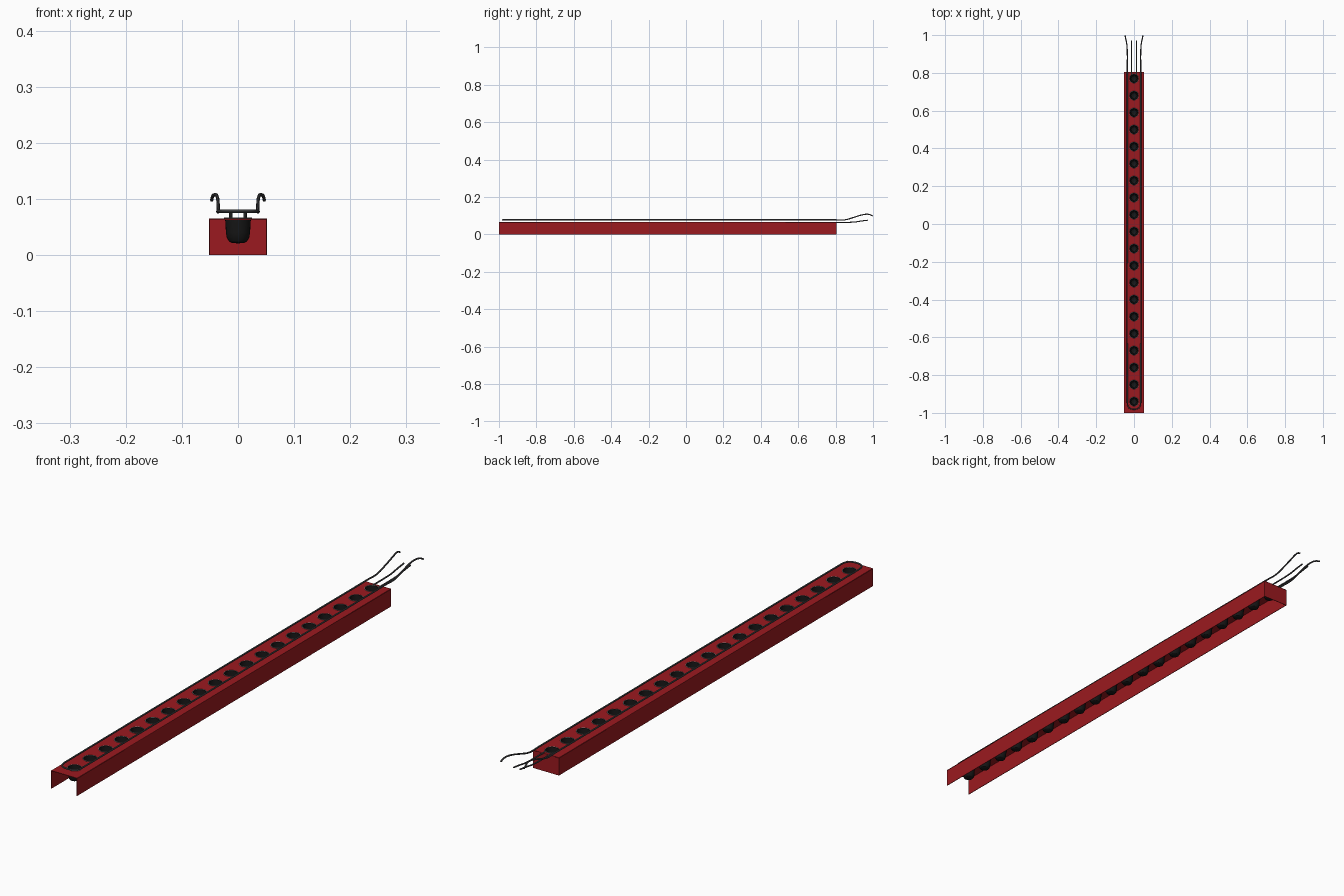
import bpy, bmesh
from math import cos, sin, pi

if "Cube" in bpy.data.objects:
    bpy.data.objects.remove(bpy.data.objects["Cube"])

W, H, T = 0.052, 0.065, 0.002      # half width, height, sheet thickness
Y0, Y1 = -1.0, 0.805
CUPS = [-0.94 + 0.09 * i for i in range(20)]


def material(name, color):
    m = bpy.data.materials.new(name)
    m.diffuse_color = color
    m.use_nodes = True
    m.node_tree.nodes["Principled BSDF"].inputs["Base Color"].default_value = m.diffuse_color
    return m


red = material("red_paint", (0.33, 0.010, 0.014, 1))
black = material("black_plastic", (0.008, 0.008, 0.008, 1))
steel = material("dark_steel", (0.07, 0.07, 0.075, 1))
rim_grey = material("rim_grey", (0.25, 0.25, 0.25, 1))


def box(name, lo, hi, mat):
    bpy.ops.mesh.primitive_cube_add(size=1, location=[(a + b) / 2 for a, b in zip(lo, hi)])
    ob = bpy.context.object
    ob.name = name
    ob.scale = [b - a for a, b in zip(lo, hi)]
    bpy.ops.object.transform_apply(location=False, rotation=False, scale=True)
    ob.data.materials.append(mat)
    return ob


def to_mesh(name, curve, mat):
    ob = bpy.data.objects.new(name, curve)
    bpy.context.collection.objects.link(ob)
    bpy.ops.object.select_all(action='DESELECT')
    ob.select_set(True)
    bpy.context.view_layer.objects.active = ob
    bpy.ops.object.convert(target='MESH')
    ob = bpy.context.object
    ob.name = name
    ob.data.materials.clear()
    ob.data.materials.append(mat)
    return ob


def add_poly(curve, pts, cyclic):
    s = curve.splines.new('POLY')
    s.points.add(len(pts) - 1)
    for p, co in zip(s.points, pts):
        p.co = (*co, 1)
    s.use_cyclic_u = cyclic


# perforated top plate
deck = bpy.data.curves.new("deck", 'CURVE')
deck.dimensions = '2D'
deck.fill_mode = 'BOTH'
deck.extrude = T / 2
add_poly(deck, [(-W, Y0, 0), (W, Y0, 0), (W, Y1, 0), (-W, Y1, 0)], True)
for y in CUPS:
    add_poly(deck, [(0.0235 * cos(2 * pi * k / 24), y + 0.0235 * sin(2 * pi * k / 24), 0)
                    for k in range(24)], True)
ob = to_mesh("top_plate", deck, red)
ob.location.z = H - T / 2

# side walls and rear end plate; the bottom and front stay open
for s, name in ((-1, "left_wall"), (1, "right_wall")):
    xs = sorted((s * W, s * (W - T)))
    box(name, (xs[0], Y0, 0), (xs[1], Y1, H - T), red)
box("end_plate", (-W + T, Y1 - T, 0), (W - T, Y1, H - T), red)


# lathed parts
def lathe(name, profile, y, mat, closed=False, n=24):
    bm = bmesh.new()
    rings = []
    for r, z in profile:
        if r == 0:
            rings.append([bm.verts.new((0, 0, z))] * n)
        else:
            rings.append([bm.verts.new((r * cos(2 * pi * k / n), r * sin(2 * pi * k / n), z))
                          for k in range(n)])
    pairs = list(zip(rings, rings[1:])) + ([(rings[-1], rings[0])] if closed else [])
    for a, b in pairs:
        for k in range(n):
            j = (k + 1) % n
            bm.faces.new(list(dict.fromkeys((a[k], a[j], b[j], b[k]))))
    bmesh.ops.recalc_face_normals(bm, faces=bm.faces)
    me = bpy.data.meshes.new(name)
    bm.to_mesh(me)
    bm.free()
    me.materials.append(mat)
    ob = bpy.data.objects.new(name, me)
    bpy.context.collection.objects.link(ob)
    ob.location.y = y
    bpy.ops.object.select_all(action='DESELECT')
    ob.select_set(True)
    bpy.context.view_layer.objects.active = ob
    bpy.ops.object.shade_smooth_by_angle()
    return ob


# hollow cups with rounded bottoms, each with a thin rim
cup_profile = [(0, 0.021), (0.010, 0.0215), (0.016, 0.0245), (0.020, 0.031), (0.0215, 0.040),
               (0.023, 0.066), (0.0215, 0.066), (0.020, 0.040), (0.0185, 0.032),
               (0.015, 0.026), (0.0095, 0.0232), (0, 0.0227)]
rim_profile = [(0.024 + 0.0012 * cos(pi * k / 3), 0.0658 + 0.0012 * sin(pi * k / 3))
               for k in range(6)]
cup = lathe("cup", cup_profile, CUPS[0], black)
rim = lathe("cup_rim", rim_profile, CUPS[0], rim_grey, closed=True)
for y in CUPS[1:]:
    for src in (cup, rim):
        c = src.copy()
        c.location.y = y
        bpy.context.collection.objects.link(c)


# bent wires
def wire(name, pts, r=0.003):
    cu = bpy.data.curves.new(name, 'CURVE')
    cu.dimensions = '3D'
    cu.bevel_depth = r
    cu.bevel_resolution = 2
    cu.use_fill_caps = True
    cu.resolution_u = 6
    s = cu.splines.new('BEZIER')
    s.bezier_points.add(len(pts) - 1)
    for p, co in zip(s.bezier_points, pts):
        p.co = co
        p.handle_left_type = p.handle_right_type = 'AUTO'
    ob = to_mesh(name, cu, steel)
    bpy.ops.object.shade_smooth_by_angle()
    return ob


# long loop around the row of cups, ending in two outward hooks
Z = 0.078
half = [(0.015, -0.979, Z), (0.027, -0.972, Z), (0.034, -0.957, Z), (0.0355, -0.93, Z),
        (0.0355, 0.80, Z), (0.0355, 0.85, Z), (0.0355, 0.90, 0.092), (0.037, 0.94, 0.104),
        (0.041, 0.968, 0.108), (0.045, 0.985, 0.105), (0.047, 0.998, 0.098)]
wire("hooked_loop", [(-x, y, z) for x, y, z in reversed(half)] + half)

# two short wires between the hooks
for s, name in ((-1, "left_inner_wire"), (1, "right_inner_wire")):
    wire(name, [(s * 0.013, 0.79, 0.0645), (s * 0.013, 0.86, 0.0645), (s * 0.013, 0.90, 0.066),
                (s * 0.013, 0.94, 0.072), (s * 0.013, 0.972, 0.076)], 0.0028)
